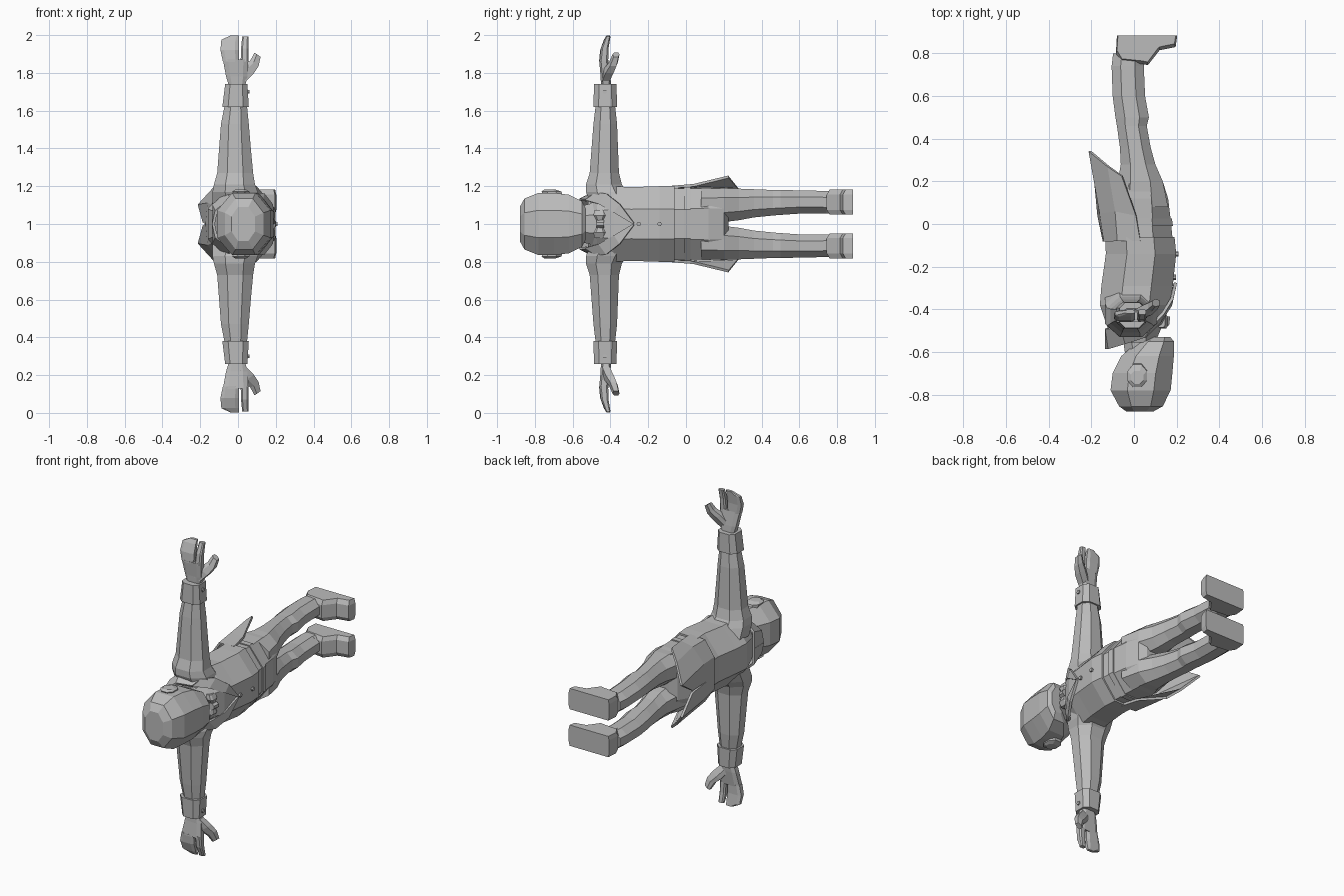
import bpy, bmesh, math
from mathutils import Vector

grey = bpy.data.materials.new("plain_grey")
grey.diffuse_color = (0.5, 0.5, 0.5, 1)


def make(name, rings, closed=True, mirror=False, thick=0):
    """Skin a list of point rings; the object origin lies on the body's middle plane."""
    bm = bmesh.new()
    vs = [[bm.verts.new(p) for p in r] for r in rings]
    n = len(vs[0])
    for a, b in zip(vs, vs[1:]):
        for i in range(n if closed else n - 1):
            j = (i + 1) % n
            bm.faces.new((a[i], a[j], b[j], b[i]))
    if closed:
        bm.faces.new(vs[0])
        bm.faces.new(vs[-1])
    bmesh.ops.recalc_face_normals(bm, faces=bm.faces)
    me = bpy.data.meshes.new(name)
    bm.to_mesh(me)
    bm.free()
    me.materials.append(grey)
    ob = bpy.data.objects.new(name, me)
    bpy.context.collection.objects.link(ob)
    ob.location = (0, 0, 1)
    if thick:
        m = ob.modifiers.new("thickness", 'SOLIDIFY')
        m.thickness, m.offset = thick, 0
    if mirror:
        m = ob.modifiers.new("mirror", 'MIRROR')
        m.use_axis = (False, False, True)
        m.use_clip = False
        m.use_mirror_merge = False
    return ob


def octagon(a0, a1, b0, b1, c=0.28):
    da, db = (a1 - a0) * c, (b1 - b0) * c
    return [(a0 + da, b0), (a1 - da, b0), (a1, b0 + db), (a1, b1 - db),
            (a1 - da, b1), (a0 + da, b1), (a0, b1 - db), (a0, b0 + db)]


def loft_y(name, rows, c=0.28, mirror=False):
    # rows: y, x min, x max, side min, side max
    return make(name, [[(p, y, q) for p, q in octagon(a, b, d, e, c)]
                       for y, a, b, d, e in rows], mirror=mirror)


def loft_z(name, rows, c=0.28):
    # rows: side distance, x min, x max, y min, y max
    return make(name, [[(p, q, w) for p, q in octagon(a, b, d, e, c)]
                       for w, a, b, d, e in rows], mirror=True)


def sym(rows):
    return [(y, a, b, -h, h) for y, a, b, h in rows]


# Head, ears and neck
loft_y("head", sym([(-.88, -.035, .09, .09), (-.855, -.07, .135, .135), (-.78, -.11, .172, .165),
                    (-.70, -.10, .18, .165), (-.62, -.06, .187, .155), (-.55, .02, .187, .12),
                    (-.53, .08, .17, .08)]))
loft_z("ear", [(.145, -.02, .06, -.75, -.65), (.172, -.03, .06, -.765, -.66),
               (.182, -.015, .045, -.75, -.69)])
loft_y("neck", sym([(-.62, -.04, .09, .075), (-.42, -.07, .10, .085)]))
loft_y("shirt_collar", sym([(-.555, -.065, .10, .095), (-.46, -.10, .14, .12)]))

# Torso: jacket body, shirt waist, belt and hips
loft_y("jacket_body", sym([(-.52, -.11, .07, .13), (-.47, -.13, .135, .17), (-.38, -.16, .17, .20),
                           (-.29, -.153, .182, .195), (-.14, -.132, .198, .20),
                           (-.06, -.135, .19, .20)]), c=0.3)
loft_y("shirt_waist", sym([(-.08, -.12, .182, .19), (.02, -.125, .172, .188)]), c=0.3)
loft_y("belt", sym([(-.01, -.135, .183, .195), (.025, -.135, .178, .195)]), c=0.3)
loft_y("hips", sym([(.02, -.13, .172, .188), (.12, -.12, .16, .19),
                    (.20, -.08, .135, .185), (.225, -.04, .09, .12)]), c=0.28)

# Tailcoat skirt, one panel per side with a notch between
make("coat_tail", [
    [(.03, -.08, .195), (-.075, -.08, .19), (-.135, -.08, .10), (-.14, -.08, 0)],
    [(.01, .04, .205), (-.085, .06, .20), (-.155, .05, .11), (-.165, .04, .0)],
    [(-.055, .225, .25), (-.12, .27, .195), (-.207, .342, .10), (-.18, .20, .008)],
], closed=False, mirror=True, thick=0.014)

# Legs and shoes
loft_y("trouser_leg", [(.08, -.10, .16, .015, .185), (.20, -.075, .135, .01, .19),
                       (.28, -.062, .10, .02, .187), (.36, -.066, .078, .035, .184),
                       (.46, -.08, .06, .045, .18), (.50, -.087, .07, .048, .18),
                       (.60, -.10, .052, .055, .178), (.74, -.105, .046, .055, .175),
                       (.80, -.098, .05, .058, .172)], mirror=True)
loft_y("ankle", [(.74, -.08, .04, .055, .165), (.83, -.08, .05, .055, .172)], mirror=True)
shoe_side = [(-.08, .885), (-.085, .80), (-.06, .76), (.04, .75), (.065, .745), (.12, .815),
             (.195, .83), (.203, .885)]
make("shoe", [[(x * s + .04 * (1 - s), y if y > .88 else y + d, w) for x, y in shoe_side]
              for w, s, d in [(.05, .96, .015), (.075, 1, 0), (.155, 1, 0), (.182, .96, .015)]],
     mirror=True)

# Sleeves and cuffs
loft_z("sleeve", [(.10, -.135, .12, -.50, -.28), (.17, -.135, .105, -.53, -.315),
                  (.21, -.127, .09, -.53, -.34), (.27, -.11, .08, -.51, -.355),
                  (.40, -.10, .068, -.50, -.36), (.53, -.09, .057, -.49, -.365),
                  (.63, -.07, .047, -.478, -.376)])
loft_z("cuff", [(.62, -.083, .057, -.49, -.365), (.74, -.068, .05, -.487, -.368)], c=0.22)

# Hands: palm, wide finger group, forefinger and thumb
loft_z("palm", [(.72, -.045, .035, -.45, -.395), (.78, -.063, .05, -.452, -.40),
                (.87, -.08, .055, -.46, -.412)], c=0.2)
loft_z("fingers", [(.86, -.08, .004, -.46, -.412), (.92, -.093, .004, -.455, -.412),
                   (.975, -.088, .004, -.435, -.405), (.998, -.04, .004, -.42, -.402)], c=0.2)
loft_z("forefinger", [(.86, .014, .055, -.458, -.412), (.93, .016, .056, -.45, -.41),
                      (.992, .022, .056, -.425, -.40)], c=0.2)
thumb = [(.02, -.425, .77, .028), (.06, -.405, .815, .03), (.09, -.385, .85, .024),
         (.105, -.37, .895, .018)]
make("thumb", [[(x + r * u, y + r * v, w - r * u * .7) for u, v in
                [(-1, -.6), (-.3, -1), (.8, -.7), (.8, .7), (-.3, 1), (-1, .6)]]
               for x, y, w, r in thumb], mirror=True)

# Jacket collar around the neck and lapels down the chest
make("jacket_collar", [
    [(-.13, -.585, 0), (-.115, -.585, .07), (-.04, -.56, .13), (.05, -.53, .125)],
    [(-.13, -.49, 0), (-.13, -.49, .10), (-.06, -.49, .165), (.08, -.475, .16)],
], closed=False, mirror=True, thick=0.014)
make("lapel", [
    [(.05, -.53, .125), (.12, -.46, .105), (.172, -.38, .06), (.192, -.28, .0)],
    [(.08, -.475, .165), (.135, -.42, .16), (.178, -.35, .105), (.195, -.275, .005)],
], closed=False, mirror=True, thick=0.014)

# Bow tie
loft_y("bow_knot", [(-.475, .11, .165, -.02, .02), (-.435, .12, .17, -.02, .02)])
loft_z("bow_wing", [(.012, .12, .15, -.47, -.44), (.045, .115, .16, -.49, -.425),
                    (.075, .11, .145, -.485, -.43)], c=0.2)


# Buttons on the jacket front and cuffs
def button(name, x, y, w, mirror=False):
    ring = [(math.cos(k * math.pi / 3) * .012, math.sin(k * math.pi / 3) * .012) for k in range(6)]
    make(name, [[(x + d, y + p, w + q) for p, q in ring] for d in (-.008, .008)], mirror=mirror)


button("upper_button", .19, -.25, 0)
button("lower_button", .20, -.14, 0)
button("cuff_button", .052, -.43, .70, True)
